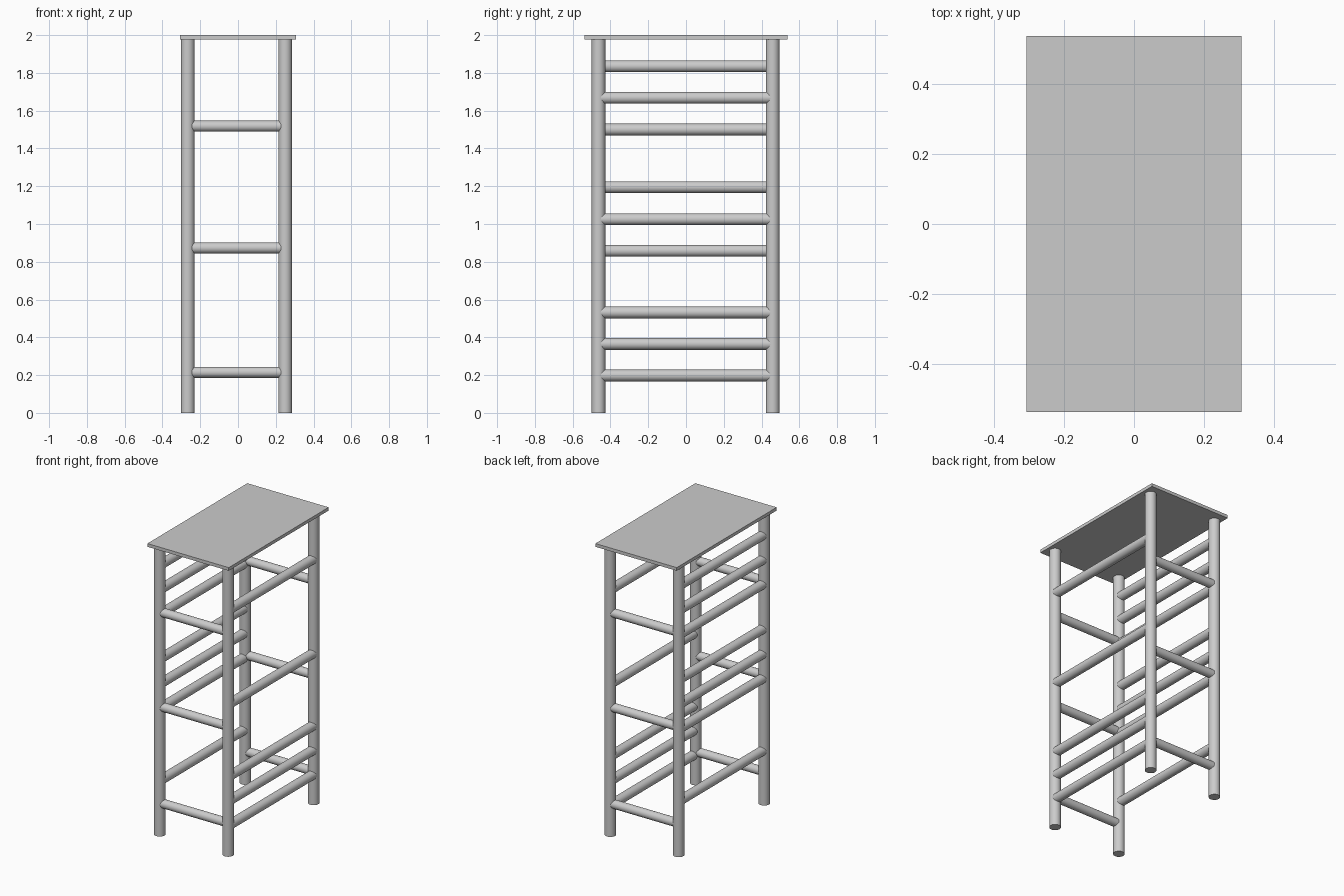
import bpy
from mathutils import Vector

if "Cube" in bpy.data.objects:
    bpy.data.objects.remove(bpy.data.objects["Cube"])


def rod(name, a, b, radius, sides=32):
    """Capped smooth cylinder running from a to b."""
    a, b = Vector(a), Vector(b)
    d = b - a
    bpy.ops.mesh.primitive_cylinder_add(vertices=sides, radius=radius, depth=d.length,
                                        location=(a + b) / 2)
    ob = bpy.context.object
    ob.rotation_euler = d.to_track_quat('Z', 'Y').to_euler()
    ob.name = name
    bpy.ops.object.shade_smooth_by_angle()
    return ob


LEFT, RIGHT = -0.266, 0.25
FRONT, BACK = -0.463, 0.459
LEG_R, RUNG_R = 0.036, 0.030

# Legs
for yname, y in (("front", FRONT), ("back", BACK)):
    for xname, x in (("left", LEFT), ("right", RIGHT)):
        rod(f"{yname}_{xname}_leg", (x, y, 0), (x, y, 1.985), LEG_R)

# Short rungs across the front and back
for yname, y in (("front", FRONT), ("back", BACK)):
    for z in (0.215, 0.873, 1.518):
        rod(f"{yname}_rung", (LEFT, y, z), (RIGHT, y, z), 0.029)

# Long rungs along the two sides, at different heights
side_rungs = {
    "left": (LEFT, (0.365, 0.858, 1.025, 1.195, 1.5, 1.668, 1.835)),
    "right": (RIGHT + 0.003, (0.198, 0.365, 0.532, 1.025, 1.668)),
}
for side, (x, heights) in side_rungs.items():
    for z in heights:
        rod(f"{side}_side_rung", (x, FRONT, z), (x, BACK, z), RUNG_R + 0.001)

# Thin flat top board
bpy.ops.mesh.primitive_cube_add(size=1, location=(0, 0, 1.989))
top = bpy.context.object
top.name = "top_board"
top.scale = (0.614, 1.077, 0.022)
